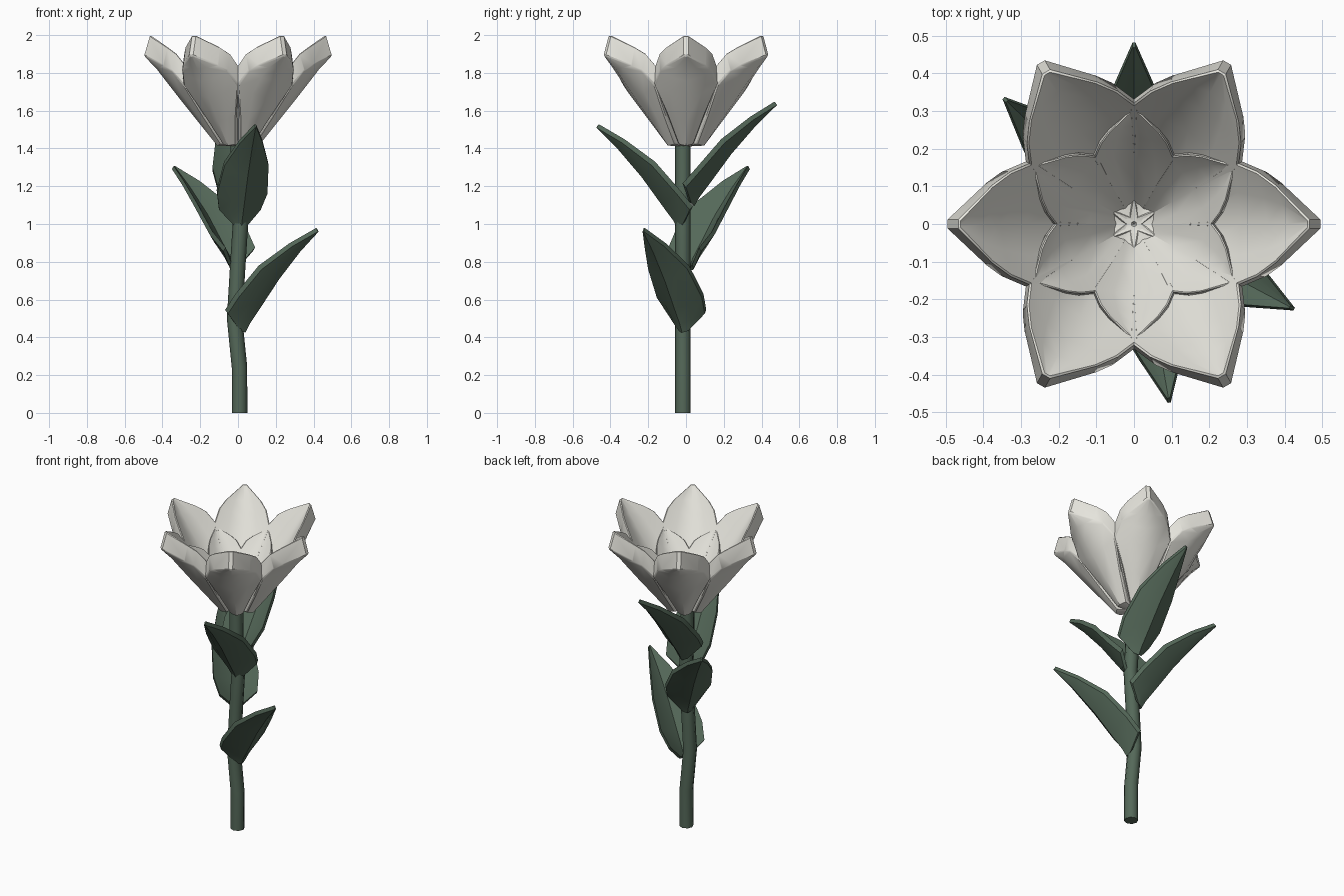
import bpy, bmesh
from math import radians
from mathutils import Matrix, Vector

if "Cube" in bpy.data.objects:
    bpy.data.objects.remove(bpy.data.objects["Cube"])

green = bpy.data.materials.new("leaf_green")
green.diffuse_color = (0.09, 0.14, 0.10, 1)
green.use_nodes = True
green.node_tree.nodes["Principled BSDF"].inputs["Base Color"].default_value = green.diffuse_color
cream = bpy.data.materials.new("petal_cream")
cream.diffuse_color = (0.80, 0.79, 0.73, 1)
cream.use_nodes = True
cream.node_tree.nodes["Principled BSDF"].inputs["Base Color"].default_value = cream.diffuse_color


def finish(obj, angle=35):
    bpy.ops.object.select_all(action='DESELECT')
    obj.select_set(True)
    bpy.context.view_layer.objects.active = obj
    bpy.ops.object.shade_smooth_by_angle(angle=radians(angle))


def blade(name, stations, power, matrix, material, bevel=0):
    """Cupped blade along +x. Station: mid x, mid z, edge x, edge y, edge z, thickness dx, dz."""
    bm = bmesh.new()
    layers = ([], [])
    for mx, mz, ex, ey, ez, dx, dz in stations:
        for k, layer in enumerate(layers):
            row = []
            for v in (-1, -0.5, 0, 0.5, 1):
                t = abs(v) ** power
                p = Vector((mx + (ex - mx) * t + k * dx, ey * v, mz + (ez - mz) * t + k * dz))
                row.append(bm.verts.new(matrix @ p))
            layer.append(row)
    low, top = layers
    n = len(stations)
    for i in range(n - 1):
        for j in range(4):
            bm.faces.new((low[i][j], low[i + 1][j], low[i + 1][j + 1], low[i][j + 1]))
            bm.faces.new((top[i][j], top[i][j + 1], top[i + 1][j + 1], top[i + 1][j]))
        for j in (0, 4):
            bm.faces.new((low[i][j], top[i][j], top[i + 1][j], low[i + 1][j]))
    for i in (0, n - 1):
        for j in range(4):
            bm.faces.new((low[i][j], low[i][j + 1], top[i][j + 1], top[i][j]))
    bmesh.ops.recalc_face_normals(bm, faces=bm.faces)
    mesh = bpy.data.meshes.new(name)
    bm.to_mesh(mesh)
    bm.free()
    mesh.materials.append(material)
    obj = bpy.data.objects.new(name, mesh)
    bpy.context.collection.objects.link(obj)
    finish(obj)
    if bevel:
        mod = obj.modifiers.new("rim", 'BEVEL')
        mod.width = bevel
        mod.segments = 1
        mod.limit_method = 'ANGLE'
        mod.angle_limit = radians(50)
    return obj


# Petals: heights are measured from the flower base
petal = [
    (0.00, 0.00, 0.00, 0.02, 0.00, 0.00, 0.06),
    (0.11, 0.005, 0.09, 0.042, 0.015, -0.03, 0.06),
    (0.21, 0.13, 0.19, 0.100, 0.17, -0.03, 0.075),
    (0.31, 0.255, 0.287, 0.167, 0.325, -0.025, 0.09),
    (0.38, 0.345, 0.35, 0.14, 0.40, -0.025, 0.095),
    (0.43, 0.41, 0.398, 0.105, 0.43, -0.025, 0.10),
    (0.497, 0.48, 0.497, 0.012, 0.48, -0.032, 0.11),
]
for k in range(6):
    turn = Matrix.Rotation(radians(60 * k), 4, 'Z')
    blade(f"outer_petal_{k + 1}", petal, 1.4, Matrix.Translation((0, 0, 1.41)) @ turn, cream, 0.016)
    turn = Matrix.Rotation(radians(60 * k + 30), 4, 'Z')
    blade(f"inner_petal_{k + 1}", petal, 1.4,
          Matrix.Translation((0, 0, 1.425)) @ turn @ Matrix.Scale(0.65, 4), cream, 0.012)

# Leaves: one shape set at four heights and headings
leaf = [
    (0.045, -0.005, 0.03, 0.03, 0.005, -0.015, 0.02),
    (0.07, 0.04, 0.0, 0.112, 0.095, -0.018, 0.02),
    (0.13, 0.12, 0.075, 0.135, 0.18, -0.018, 0.02),
    (0.24, 0.27, 0.205, 0.118, 0.33, -0.018, 0.02),
    (0.37, 0.42, 0.355, 0.06, 0.45, -0.015, 0.018),
    (0.482, 0.53, 0.482, 0.004, 0.53, -0.013, 0.018),
]
for k, (x, z, heading) in enumerate([(0.0, 0.43, -28), (0.0, 0.76, 136), (0.01, 0.98, -80), (0.0, 1.10, 90)]):
    blade(f"leaf_{k + 1}", leaf, 1.4,
          Matrix.Translation((x, 0, z)) @ Matrix.Rotation(radians(heading), 4, 'Z'), green)

# Stem: gently kinked tube
curve = bpy.data.curves.new("stem", 'CURVE')
curve.dimensions = '3D'
curve.bevel_depth = 0.041
curve.bevel_resolution = 2
curve.use_fill_caps = True
path = [(0.008, 0), (0.008, 0.24), (-0.018, 0.50), (0.0, 0.80), (0.013, 1.0), (0.0, 1.2), (0.0, 1.45)]
spline = curve.splines.new('POLY')
spline.points.add(len(path) - 1)
for point, (x, z) in zip(spline.points, path):
    point.co = (x, -0.016, z, 1)
stem = bpy.data.objects.new("stem", curve)
bpy.context.collection.objects.link(stem)
bpy.ops.object.select_all(action='DESELECT')
stem.select_set(True)
bpy.context.view_layer.objects.active = stem
bpy.ops.object.convert(target='MESH')
stem = bpy.context.view_layer.objects.active
stem.data.materials.clear()
stem.data.materials.append(green)
finish(stem, 50)
